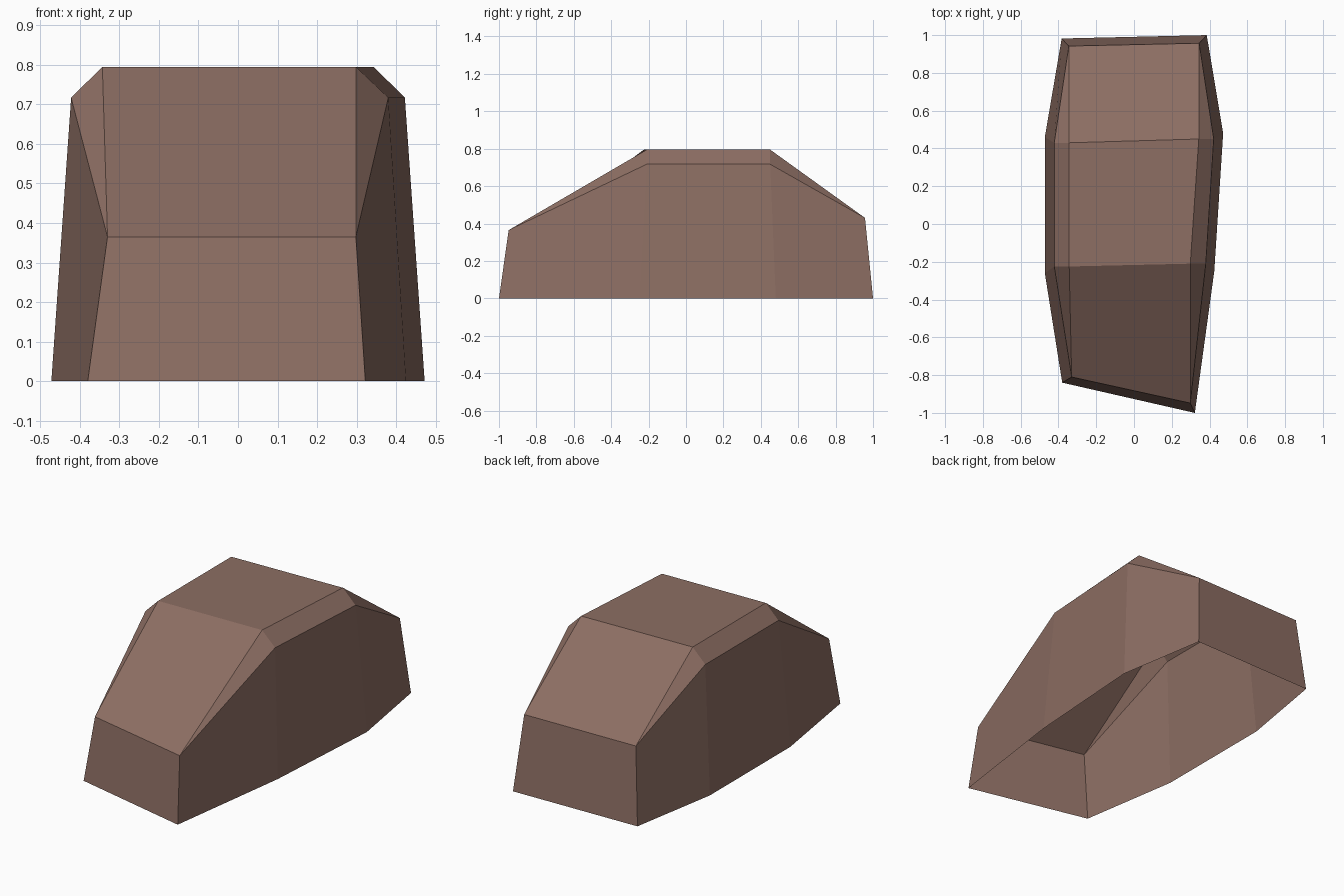
import bpy, bmesh

if "Cube" in bpy.data.objects:
    bpy.data.objects.remove(bpy.data.objects["Cube"])

# One flat body colour
brown = bpy.data.materials.new("brown")
brown.diffuse_color = (0.266, 0.156, 0.125, 1)
brown.use_nodes = True
brown.node_tree.nodes["Principled BSDF"].inputs["Base Color"].default_value = brown.diffuse_color

# Cross-sections from front to back: ground, shoulder and roof point of each side.
# At the nose and tail the shoulder and roof meet in a single point.
LEFT = [
    [(-0.38, -0.84, 0), (-0.33, -0.81, 0.365)],
    [(-0.472, -0.26, 0), (-0.422, -0.225, 0.717), (-0.343, -0.225, 0.795)],
    [(-0.472, 0.46, 0), (-0.422, 0.43, 0.717), (-0.343, 0.43, 0.795)],
    [(-0.383, 0.982, 0), (-0.345, 0.942, 0.43)],
]
RIGHT = [
    [(0.322, -1.0, 0), (0.298, -0.948, 0.365)],
    [(0.425, -0.25, 0), (0.38, -0.21, 0.717), (0.298, -0.21, 0.795)],
    [(0.472, 0.48, 0), (0.422, 0.45, 0.717), (0.343, 0.45, 0.795)],
    [(0.385, 1.0, 0), (0.345, 0.957, 0.43)],
]

bm = bmesh.new()
left, right = ([[bm.verts.new(p) for p in s] for s in side] for side in (LEFT, RIGHT))


def face(*verts):
    """Add a face, dropping repeated corners."""
    bm.faces.new(list(dict.fromkeys(verts)))


# Side walls and bevelled shoulders
for side, flip in ((left, False), (right, True)):
    for a, b in zip(side, side[1:]):
        wall = [b[0], a[0], a[1], b[1]]
        bevel = [b[1], a[1], a[-1], b[-1]]
        for loop in (wall, bevel):
            face(*(reversed(loop) if flip else loop))

# Sloped front, roof and sloped back
for i in range(3):
    face(left[i][-1], right[i][-1], right[i + 1][-1], left[i + 1][-1])

# Nose and tail walls; the underside stays open
face(left[0][0], right[0][0], right[0][1], left[0][1])
face(right[3][0], left[3][0], left[3][1], right[3][1])

mesh = bpy.data.meshes.new("body_shell")
bm.to_mesh(mesh)
bm.free()
mesh.materials.append(brown)
bpy.context.collection.objects.link(bpy.data.objects.new("body_shell", mesh))
